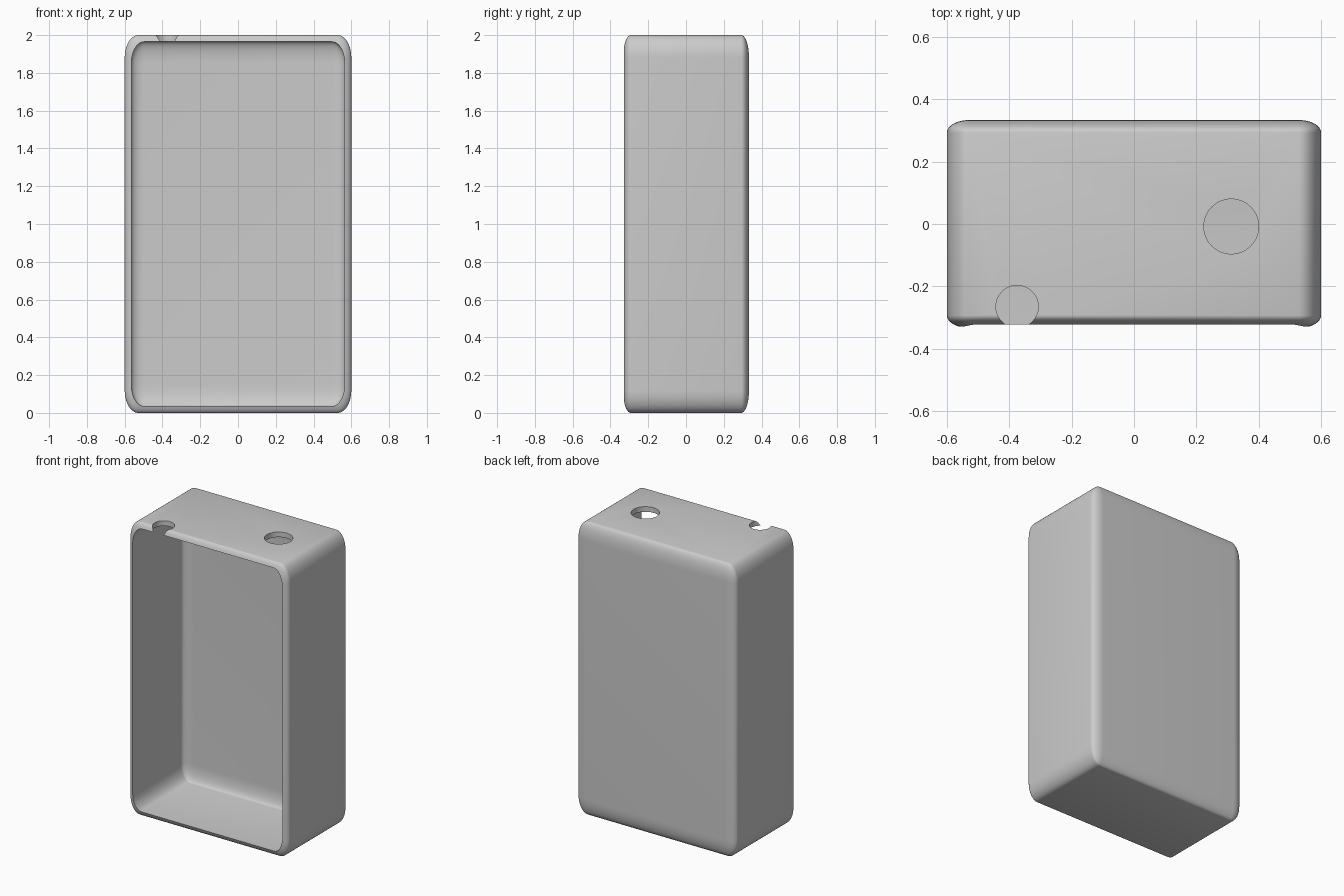
import bpy, bmesh
from math import radians

cube = bpy.data.objects.get("Cube")
if cube:
    bpy.data.objects.remove(cube, do_unlink=True)

grey = bpy.data.materials.new("plain_grey")
grey.use_nodes = True
COLOUR = (0.6, 0.6, 0.6, 1)
grey.diffuse_color = COLOUR
grey.node_tree.nodes["Principled BSDF"].inputs["Base Color"].default_value = COLOUR


def make_object(name, bm):
    mesh = bpy.data.meshes.new(name)
    bm.to_mesh(mesh)
    bm.free()
    mesh.materials.append(grey)
    obj = bpy.data.objects.new(name, mesh)
    bpy.context.collection.objects.link(obj)
    return obj


def rounded_box(name, size, centre, radius=0.06):
    """Unit cube rounded first, then stretched, so the corners are elliptical."""
    bm = bmesh.new()
    bmesh.ops.create_cube(bm, size=1)
    bmesh.ops.bevel(bm, geom=bm.edges[:], offset=radius, segments=10,
                    profile=0.5, affect='EDGES')
    bmesh.ops.scale(bm, vec=size, verts=bm.verts)
    bmesh.ops.translate(bm, vec=centre, verts=bm.verts)
    return make_object(name, bm)


def drill(name, x, y, radius):
    bm = bmesh.new()
    bmesh.ops.create_cone(bm, cap_ends=True, segments=64, radius1=radius,
                          radius2=radius, depth=0.4)
    bmesh.ops.translate(bm, vec=(x, y, 2), verts=bm.verts)
    return make_object(name, bm)


# Outer case
case = rounded_box("open_case", (1.2, 0.667, 2), (0, 0, 1))

# Cavity open to the front, and two holes through the top wall
cutters = [
    rounded_box("cavity_cutter", (1.13, 0.627, 1.93), (0, -0.083, 1)),
    drill("large_hole_cutter", 0.312, -0.008, 0.088),
    drill("small_hole_cutter", -0.375, -0.265, 0.068),
]
for cutter in cutters:
    cutter.hide_render = True
    mod = case.modifiers.new(cutter.name, 'BOOLEAN')
    mod.operation = 'DIFFERENCE'
    mod.solver = 'EXACT'
    mod.object = cutter

# Apply the cuts, then discard the cutters
bpy.ops.object.select_all(action='DESELECT')
case.select_set(True)
bpy.context.view_layer.objects.active = case
for mod in list(case.modifiers):
    bpy.ops.object.modifier_apply(modifier=mod.name)
for cutter in cutters:
    bpy.data.objects.remove(cutter, do_unlink=True)

bpy.ops.object.shade_smooth_by_angle(angle=radians(30))
